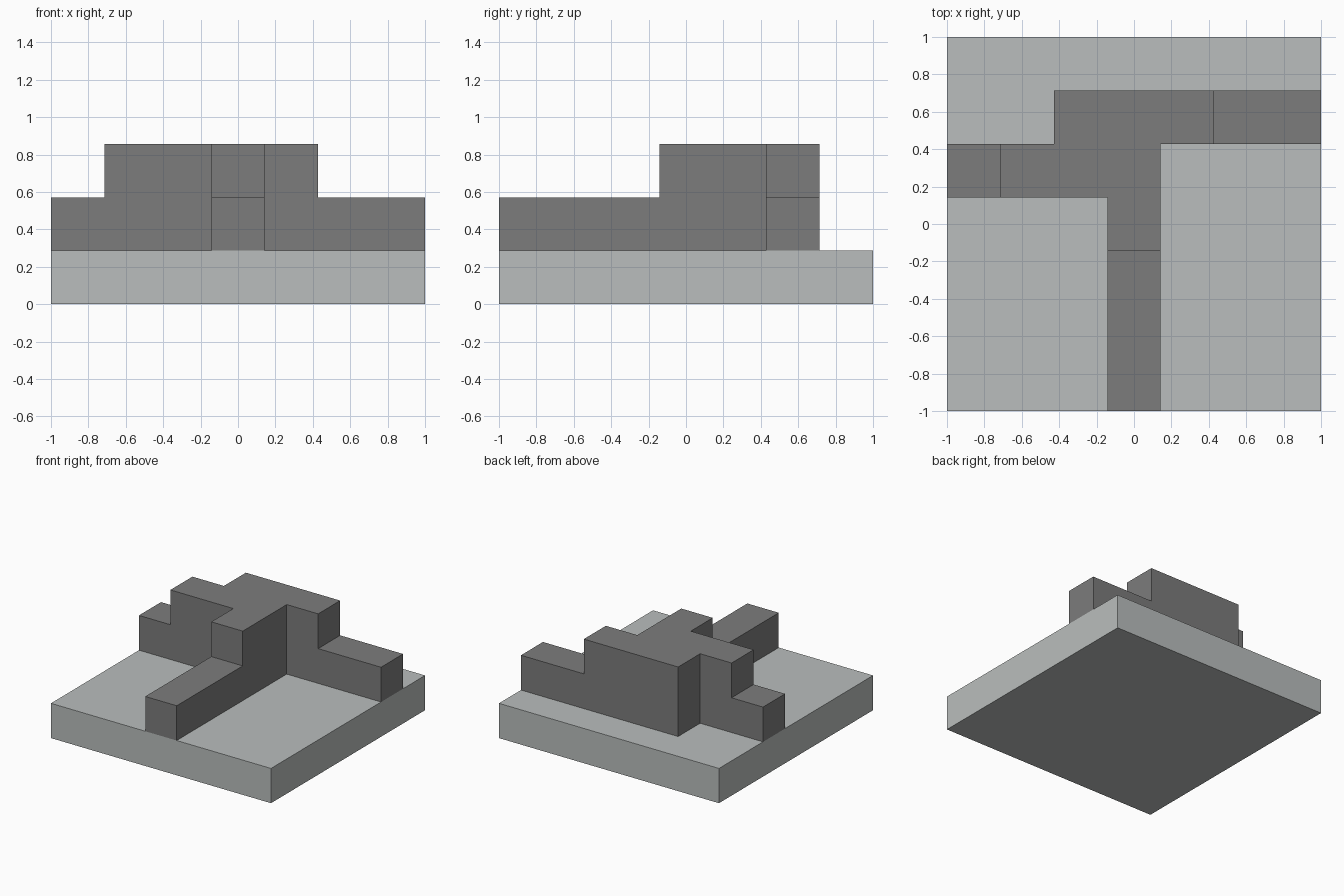
import bpy
import bmesh

if "Cube" in bpy.data.objects:
    bpy.data.objects.remove(bpy.data.objects["Cube"], do_unlink=True)

UNIT = 2 / 7  # the model sits on a seven by seven cell grid


def make_material(name, colour):
    mat = bpy.data.materials.new(name)
    mat.use_nodes = True
    mat.diffuse_color = colour
    mat.node_tree.nodes["Principled BSDF"].inputs["Base Color"].default_value = colour
    return mat


def block_cells(x0, x1, y0, y1, z0, z1):
    return {(x, y, z) for x in range(x0, x1) for y in range(y0, y1) for z in range(z0, z1)}


def build_from_cells(name, cells, mat):
    """Skin the outside of a set of grid cells as one closed mesh."""
    bm = bmesh.new()
    for cell in cells:
        for axis in range(3):
            u, v = (axis + 1) % 3, (axis + 2) % 3
            for side in (0, 1):
                neighbour = list(cell)
                neighbour[axis] += 2 * side - 1
                if tuple(neighbour) in cells:
                    continue
                corners = []
                for du, dv in ((0, 0), (1, 0), (1, 1), (0, 1)):
                    p = list(cell)
                    p[axis] += side
                    p[u] += du
                    p[v] += dv
                    corners.append(bm.verts.new((p[0] * UNIT - 1, p[1] * UNIT - 1, p[2] * UNIT)))
                bm.faces.new(corners if side else corners[::-1])
    bmesh.ops.remove_doubles(bm, verts=bm.verts, dist=0.001)
    bmesh.ops.dissolve_limit(bm, angle_limit=0.01, verts=bm.verts, edges=bm.edges)
    mesh = bpy.data.meshes.new(name)
    bm.to_mesh(mesh)
    bm.free()
    mesh.materials.append(mat)
    obj = bpy.data.objects.new(name, mesh)
    bpy.context.collection.objects.link(obj)
    return obj


light_grey = make_material("light grey", (0.491, 0.515, 0.509, 1))
dark_grey = make_material("dark grey", (0.202, 0.202, 0.202, 1))

# Square ground slab
build_from_cells("base_slab", block_cells(0, 7, 0, 7, 0, 1), light_grey)

# Stepped ridge: a low layer reaching the slab edges and a shorter upper layer
ridge = block_cells(3, 4, 0, 6, 1, 2) | block_cells(3, 4, 3, 6, 2, 3)    # front arm
ridge |= block_cells(0, 4, 4, 5, 1, 2) | block_cells(1, 4, 4, 5, 2, 3)   # right arm
ridge |= block_cells(2, 7, 5, 6, 1, 2) | block_cells(2, 5, 5, 6, 2, 3)   # left arm
build_from_cells("stepped_ridge", ridge, dark_grey)
